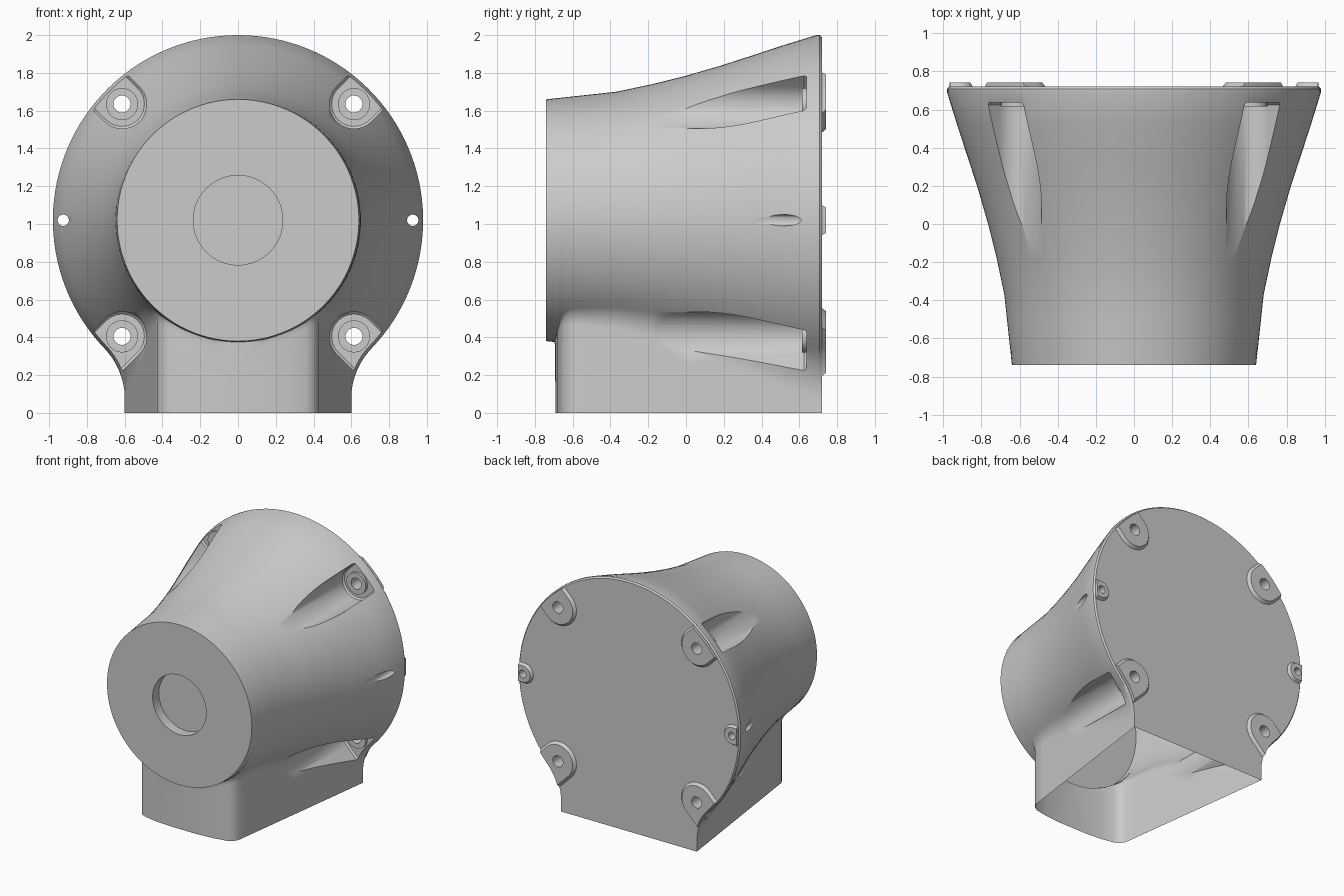
import bpy, bmesh
from math import pi, sin, cos, atan2, sqrt, radians

if "Cube" in bpy.data.objects:
    bpy.data.objects.remove(bpy.data.objects["Cube"])

CZ = 1.02  # height of the body axis


def interp(table, y):
    for (a, p), (b, q) in zip(table, table[1:]):
        if y <= b:
            return p + (q - p) * (y - a) / (b - a)
    return table[-1][1]


# body radius, neck half width and neck fillet radius along y
RADIUS = [(-.74, .64), (-.37, .68), (-.18, .72), (0, .765), (.18, .817), (.35, .872),
          (.52, .928), (.69, .98), (.708, .98), (.72, .97)]
WIDTH = [(-.74, .12), (-.69, .12), (-.68, .25), (-.66, .36), (-.64, .40), (-.60, .425), (.72, .60)]
FILLET = [(-.74, .05), (-.69, .05), (-.60, .12), (.72, .40)]


def section(y, neck=True, inset=0.0):
    """Closed keyhole outline at depth y: neck, fillet and round body."""
    R, w, f = interp(RADIUS, y) - inset, interp(WIDTH, y) - inset, interp(FILLET, y)
    dz = sqrt((R + f) ** 2 - (w + f) ** 2)
    zc, t = CZ - dz, atan2(-dz, w + f)
    half = []
    if neck:
        half += [(w, zc * i / 4) for i in range(4)]
        a1 = atan2(dz, -(w + f))
        for i in range(10):
            a = pi + (a1 - pi) * i / 10
            half.append((w + f + f * cos(a), zc + f * sin(a)))
    else:
        for i in range(14):
            a = -pi / 2 + (t + pi / 2) * i / 14
            half.append((R * cos(a), CZ + R * sin(a)))
    for i in range(49):
        a = t + (pi / 2 - t) * i / 48
        half.append((R * cos(a), CZ + R * sin(a)))
    half[-1] = (0, CZ + R)
    pts = half + [(-x, z) for x, z in half[-2::-1]]
    return [(x, y, z) for x, z in pts]


def finish(bm, name):
    bmesh.ops.recalc_face_normals(bm, faces=bm.faces[:])
    me = bpy.data.meshes.new(name)
    bm.to_mesh(me)
    bm.free()
    ob = bpy.data.objects.new(name, me)
    bpy.context.collection.objects.link(ob)
    return ob


def solids(name, pieces):
    """One object from several lofted, capped pieces."""
    bm = bmesh.new()
    for rings in pieces:
        rows = [[bm.verts.new(p) for p in r] for r in rings]
        n = len(rows[0])
        for a, b in zip(rows, rows[1:]):
            for j in range(n):
                k = (j + 1) % n
                bm.faces.new((a[j], a[k], b[k], b[j]))
        bm.faces.new(rows[0])
        bm.faces.new(rows[-1])
    return finish(bm, name)


def rod(x, z, r, y0, y1, n=32):
    return [[(x + r * cos(2 * pi * i / n), y, z + r * sin(2 * pi * i / n)) for i in range(n)]
            for y in (y0, y1)]


def u_prism(x, z, ang, levels, length=.3):
    """U-shaped prism, rounded towards the axis and running outward."""
    rings = []
    for y, r in levels:
        pts = [(x + r * cos(ang + pi / 2 + pi * i / 20), y, z + r * sin(ang + pi / 2 + pi * i / 20))
               for i in range(21)]
        ox, oz = length * cos(ang), length * sin(ang)
        first, last = pts[0], pts[-1]
        pts += [(last[0] + ox, y, last[2] + oz), (first[0] + ox, y, first[2] + oz)]
        rings.append(pts)
    return rings


def boolean(ob, other, op):
    other.hide_render = True
    m = ob.modifiers.new(op, 'BOOLEAN')
    m.object, m.operation, m.solver = other, op, 'EXACT'
    bpy.context.view_layer.objects.active = ob
    bpy.ops.object.modifier_apply(modifier=m.name)
    bpy.data.objects.remove(other, do_unlink=True)


# flared housing with neck
ys = [-.69, -.68, -.66, -.64, -.60, -.5, -.37, -.18, 0, .18, .35, .52, .69, .708, .72]
bm = bmesh.new()
rows = [[bm.verts.new(p) for p in r] for r in
        [section(-.74, False), section(-.695, False)] + [section(y) for y in ys]]
for a, b in zip(rows, rows[1:]):
    for j in range(len(a) - 1):
        bm.faces.new((a[j], a[j + 1], b[j + 1], b[j]))
bm.faces.new(rows[0][:-1])
bm.faces.new(rows[-1])
bm.faces.new((rows[1][0], rows[2][0], rows[2][-1]))
bm.faces.new([r[0] for r in rows[2:]] + [r[-1] for r in rows[:1:-1]])
bmesh.ops.remove_doubles(bm, verts=bm.verts[:], dist=1e-5)
housing = finish(bm, "housing")

# bolt and pin positions
bolts = [(sx * .614, CZ + sz * .615, atan2(sz, sx)) for sx in (-1, 1) for sz in (-1, 1)]
pins = [(.925, CZ, 0), (-.925, CZ, pi)]

# raised pads on the back, trimmed to the outline
pads = solids("back_pads",
              [u_prism(x, z, a, [(.70, .155), (.72, .15), (.742, .132)]) for x, z, a in bolts] +
              [u_prism(x, z, a, [(.70, .085), (.72, .08), (.742, .066)]) for x, z, a in pins])
outline = section(.72, inset=.003)
trim = solids("pad_trim", [[[(x, y, max(z, .01)) for x, _, z in outline] for y in (.705, .80)]])
boolean(pads, trim, 'INTERSECT')
boolean(housing, pads, 'UNION')

# bolt pockets, washers, through holes and front recess
pockets = solids("pockets", [u_prism(x, z, a, [(-.6, .13), (.625, .13), (.637, .118)])
                             for x, z, a in bolts])
boolean(housing, pockets, 'DIFFERENCE')
washers = solids("washers", [rod(x, z, .085, .615, .68) for x, z, _ in bolts])
boolean(housing, washers, 'UNION')
cuts = solids("holes", [rod(x, z, .045, .5, .85) for x, z, _ in bolts] +
              [rod(x, z, .03, .3, .85, 24) for x, z, _ in pins] +
              [rod(0, CZ, .237, -.9, -.66, 64)])
boolean(housing, cuts, 'DIFFERENCE')

# open the underside of the neck
bm = bmesh.new()
bm.from_mesh(housing.data)
bottom = [f for f in bm.faces if all(v.co.z < 1e-4 for v in f.verts)]
bmesh.ops.delete(bm, geom=bottom, context='FACES')
bm.to_mesh(housing.data)
bm.free()

bpy.ops.object.select_all(action='DESELECT')
housing.select_set(True)
bpy.context.view_layer.objects.active = housing
bpy.ops.object.shade_smooth_by_angle(angle=radians(35))
